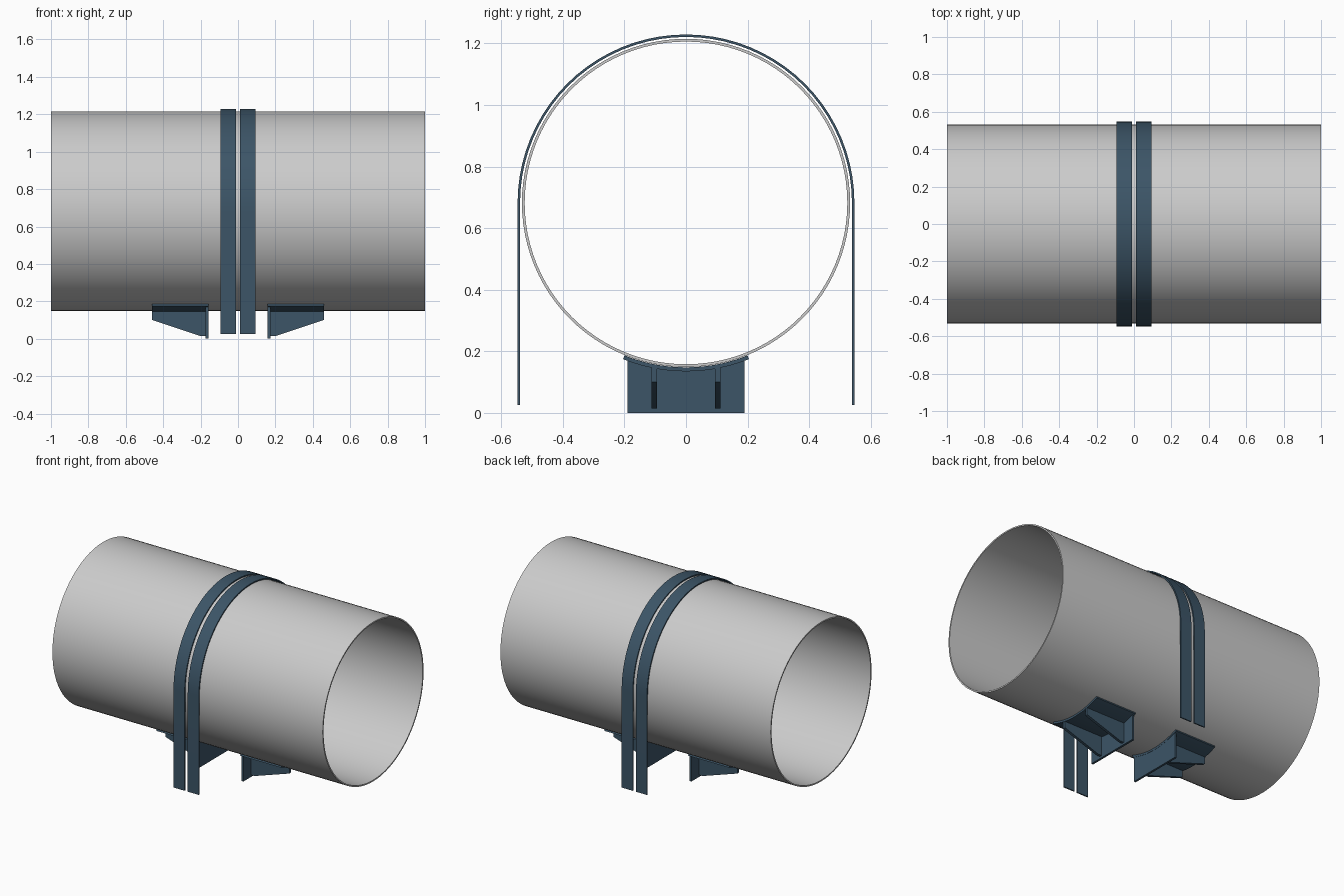
import bpy, bmesh
from math import sin, cos, pi, sqrt, radians

if "Cube" in bpy.data.objects:
    bpy.data.objects.remove(bpy.data.objects["Cube"])

CZ = 0.682           # pipe axis height
R_PIPE = 0.533       # pipe outer radius

steel = bpy.data.materials.new("blue_steel")
steel.diffuse_color = (0.045, 0.09, 0.135, 1)
steel.use_nodes = True
steel.node_tree.nodes["Principled BSDF"].inputs["Base Color"].default_value = steel.diffuse_color


def prism(name, profile, lo, hi, axis="x", mat=None, closed_ring=None):
    """Extrude a 2D outline between lo and hi: (y, z) along x or (x, z) along y."""
    place = (lambda a, b, t: (t, a, b)) if axis == "x" else (lambda a, b, t: (a, t, b))
    bm = bmesh.new()
    face = bm.faces.new([bm.verts.new(place(a, b, lo)) for a, b in profile])
    ext = bmesh.ops.extrude_face_region(bm, geom=[face])
    shift = place(0, 0, hi - lo)
    bmesh.ops.translate(bm, vec=shift, verts=[v for v in ext["geom"] if isinstance(v, bmesh.types.BMVert)])
    return finish(name, bm, mat)


def band(name, outer, inner, lo, hi, mat=None, loop=False):
    """Thin strip between two matching (y, z) paths, extruded along x."""
    bm = bmesh.new()
    rings = [[bm.verts.new(p) for p in ((lo, *o), (hi, *o), (hi, *i), (lo, *i))]
             for o, i in zip(outer, inner)]
    n = len(rings)
    for k in range(n if loop else n - 1):
        a, b = rings[k], rings[(k + 1) % n]
        for j in range(4):
            bm.faces.new((a[j], a[(j + 1) % 4], b[(j + 1) % 4], b[j]))
    if not loop:
        bm.faces.new(rings[0])
        bm.faces.new(rings[-1])
    return finish(name, bm, mat)


def finish(name, bm, mat):
    bmesh.ops.recalc_face_normals(bm, faces=bm.faces)
    me = bpy.data.meshes.new(name)
    bm.to_mesh(me)
    bm.free()
    ob = bpy.data.objects.new(name, me)
    bpy.context.collection.objects.link(ob)
    if mat:
        me.materials.append(mat)
    bpy.ops.object.select_all(action="DESELECT")
    ob.select_set(True)
    bpy.context.view_layer.objects.active = ob
    bpy.ops.object.shade_smooth_by_angle(angle=radians(30))
    return ob


def arc(r, a0, a1, n):
    return [(r * cos(a0 + (a1 - a0) * k / n), CZ + r * sin(a0 + (a1 - a0) * k / n))
            for k in range(n + 1)]


def under(r, y):
    """Height of the underside of a circle of radius r at y."""
    return CZ - sqrt(r * r - y * y)


# Pipe
band("pipe", arc(R_PIPE, 0, 2 * pi, 96)[:-1], arc(R_PIPE - 0.009, 0, 2 * pi, 96)[:-1],
     -1, 1, loop=True)

# Two straps: half hoop with straight legs
def hoop(r):
    return [(r, 0.025)] + arc(r, 0, pi, 40) + [(-r, 0.025)]

for side, x in (("left", -0.053), ("right", 0.052)):
    band("strap_" + side, hoop(0.547), hoop(0.539), x - 0.041, x + 0.041, steel)

# Two saddle supports, mirrored about x = 0
R_IN, R_OUT = R_PIPE + 0.001, 0.547
half = 0.383
for side, s in (("left", -1), ("right", 1)):
    # Curved saddle plate
    band("saddle_plate_" + side,
         arc(R_OUT, -pi / 2 - half, -pi / 2 + half, 20),
         arc(R_IN, -pi / 2 - half, -pi / 2 + half, 20),
         s * 0.158, s * 0.461, steel)

    # Upright end plate with a curved top
    ys = [0.19 - 0.38 * k / 20 for k in range(21)]
    prism("end_plate_" + side,
          [(-0.19, 0), (0.19, 0)] + [(y, under(R_OUT - 0.004, y)) for y in ys],
          s * 0.159, s * 0.173, "x", steel)

    # Tapered gussets
    for tag, y in (("front", -0.103), ("back", 0.103)):
        top = under(R_OUT - 0.004, 0.1)
        prism(f"gusset_{tag}_{side}",
              [(s * 0.172, 0.014), (s * 0.2, 0.014), (s * 0.459, 0.1),
               (s * 0.459, top), (s * 0.172, top)],
              y - 0.009, y + 0.009, "y", steel)
